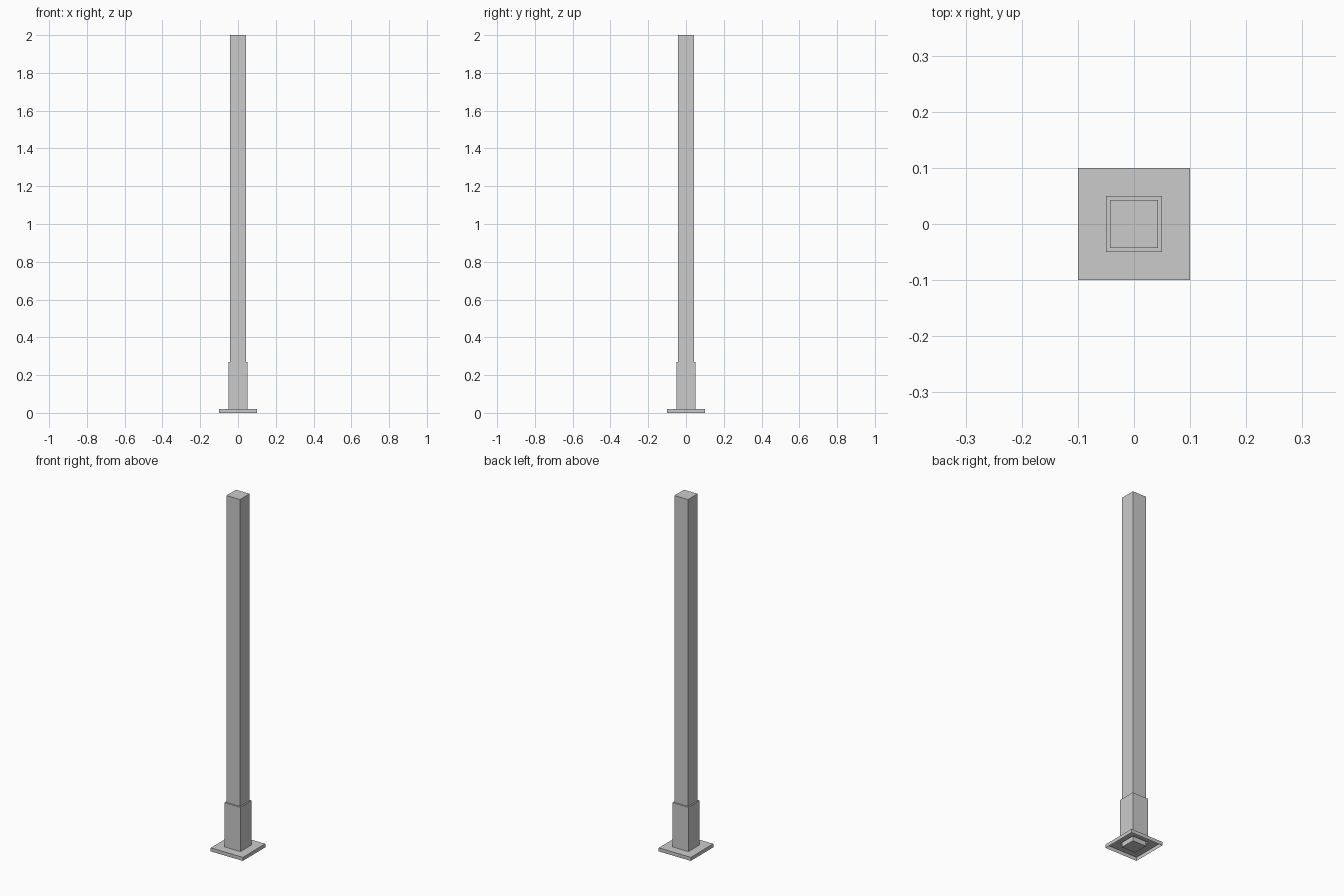
import bpy, bmesh

if "Cube" in bpy.data.objects:
    bpy.data.objects.remove(bpy.data.objects["Cube"])


def square_shell(name, profile, cap_start=False, cap_end=False):
    """Stack square rings given as (half width, z) and skin between them."""
    bm = bmesh.new()
    rings = [[bm.verts.new((sx * h, sy * h, z))
              for sx, sy in ((-1, -1), (1, -1), (1, 1), (-1, 1))]
             for h, z in profile]
    for low, high in zip(rings, rings[1:]):
        for i in range(4):
            j = (i + 1) % 4
            bm.faces.new((low[i], low[j], high[j], high[i]))
    if cap_start:
        bm.faces.new(rings[0][::-1])
    if cap_end:
        bm.faces.new(rings[-1])
    mesh = bpy.data.meshes.new(name)
    bm.to_mesh(mesh)
    bm.free()
    obj = bpy.data.objects.new(name, mesh)
    bpy.context.collection.objects.link(obj)
    return obj


POST = 0.0425

# Base plate, open underneath, rising into the sleeve around the post
square_shell("base_plate_and_sleeve",
             [(0.1, 0), (0.1, 0.02), (0.05, 0.02), (0.05, 0.27), (POST, 0.27)])

# Tall square post, closed at both ends
square_shell("post", [(POST, 0), (POST, 2.0)], cap_start=True, cap_end=True)
